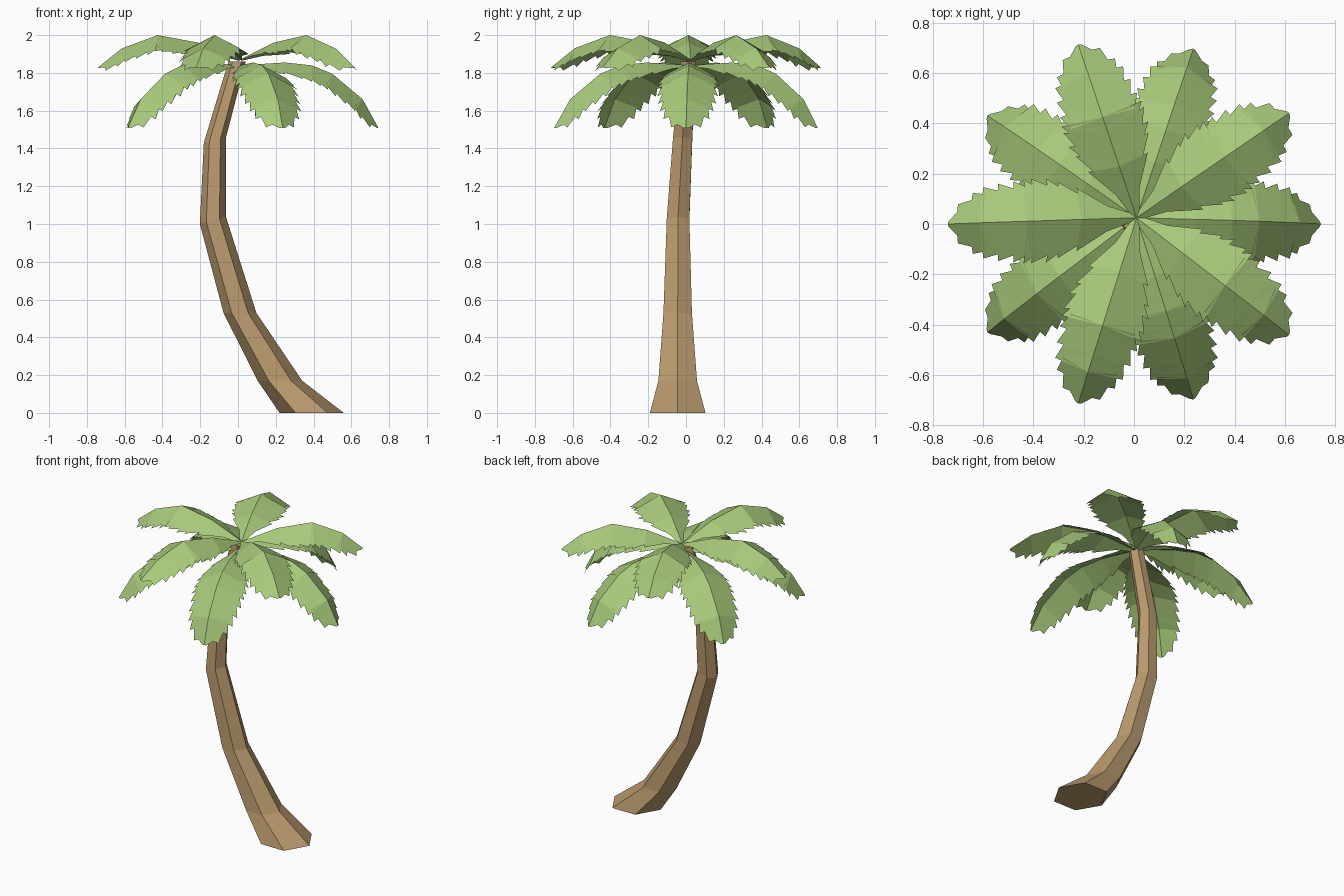
import bpy, bmesh, math
from mathutils import Vector

if "Cube" in bpy.data.objects:
    bpy.data.objects.remove(bpy.data.objects["Cube"])


def material(name, col):
    m = bpy.data.materials.new(name)
    m.diffuse_color = (*col, 1)
    m.use_nodes = True
    m.node_tree.nodes["Principled BSDF"].inputs["Base Color"].default_value = m.diffuse_color
    return m


bark = material("bark brown", (0.49, 0.323, 0.156))
leaf = material("leaf green", (0.392, 0.591, 0.195))


def finish(bm, name, mat):
    me = bpy.data.meshes.new(name)
    bm.to_mesh(me)
    bm.free()
    me.materials.append(mat)
    ob = bpy.data.objects.new(name, me)
    bpy.context.collection.objects.link(ob)
    return ob


# trunk: six-sided rings along a bent path (x, y, z, radius, tilt)
path = [(0.39, -0.044, 0.0, 0.17, 0), (0.222, -0.044, 0.17, 0.118, 0),
        (0.01, -0.044, 0.53, 0.087, 0), (-0.133, -0.042, 1.02, 0.069, 0.28),
        (-0.122, -0.018, 1.445, 0.059, 0.25), (-0.005, 0.012, 1.86, 0.046, 0)]
bm = bmesh.new()
rings = []
for x, y, z, r, k in path:
    ring = []
    for i in range(6):
        a = math.radians(60 * i)
        dx = r * math.cos(a)
        ring.append(bm.verts.new((x + dx, y + r * math.sin(a), z + k * dx)))
    rings.append(ring)
for lo, hi in zip(rings, rings[1:]):
    for i in range(6):
        j = (i + 1) % 6
        bm.faces.new((lo[i], lo[j], hi[j], hi[i]))
bm.faces.new(rings[0][::-1])
bm.faces.new(rings[-1])
finish(bm, "trunk", bark)

# frond spine profiles (t, distance from crown, height) and half width (t, w)
UPPER = [(0, 0, 1.87), (0.27, 0.22, 1.96), (0.56, 0.435, 2.0),
         (0.81, 0.625, 1.93), (1, 0.75, 1.83)]
LOWER = [(0, 0, 1.84), (0.27, 0.24, 1.855), (0.41, 0.38, 1.84), (0.56, 0.49, 1.795),
         (0.81, 0.65, 1.66), (1, 0.733, 1.51)]
WIDTH = [(0, 0.012), (0.13, 0.05), (0.27, 0.125), (0.41, 0.158), (0.56, 0.158),
         (0.7, 0.148), (0.84, 0.13), (0.93, 0.095), (1, 0.02)]
TEETH = [0, 0.13, 0.27, 0.35, 0.41, 0.49, 0.56, 0.64, 0.72, 0.81, 0.88, 0.95, 1]


def sample(table, t):
    for a, b in zip(table, table[1:]):
        if t <= b[0]:
            f = (t - a[0]) / (b[0] - a[0])
            return [p + (q - p) * f for p, q in zip(a[1:], b[1:])]
    return table[-1][1:]


def frond(name, profile, deg):
    a = math.radians(deg)
    out = Vector((math.cos(a), math.sin(a), 0))
    side = Vector((-out.y, out.x, 0))

    def spine(t):
        r, z = sample(profile, t)
        return out * r + Vector((0.01, 0.025 * (1 - t), z))

    def edge(t, s, scale, ahead):
        tan = (spine(min(1, t + 0.06)) - spine(max(0, t - 0.06))).normalized()
        up = tan.cross(side)
        if up.z < 0:
            up = -up
        w = sample(WIDTH, t)[0] * scale
        return spine(t) + side * (s * w) - up * (w * 0.5) + tan * ahead

    bm = bmesh.new()
    for s in (1, -1):
        # each leaflet tooth is a panel from the spine to a forward-swept tip
        for t0, t1 in zip(TEETH, TEETH[1:]):
            toothed = t0 > 0.2
            notch = edge(t0, s, 0.84 if toothed else 1, 0)
            if t1 < 1:
                tip = edge(t1, s, 1.06 if toothed else 1, 0.022 if toothed else 0)
            else:
                tip = edge(t1, s, 0.6, 0)
            v = [bm.verts.new(p) for p in (spine(t0), spine(t1), tip, notch)]
            if s > 0:
                tris = ((0, 1, 2), (0, 2, 3))
            else:
                tris = ((2, 1, 0), (3, 2, 0))
            for tri in tris:
                bm.faces.new([v[i] for i in tri])
    bmesh.ops.remove_doubles(bm, verts=bm.verts, dist=0.0005)
    finish(bm, name, leaf)


# crown: two staggered layers of five fronds
for i in range(5):
    frond(f"upper_frond_{i + 1}", UPPER, 180 + 72 * i)
    frond(f"lower_frond_{i + 1}", LOWER, 72 * i)
